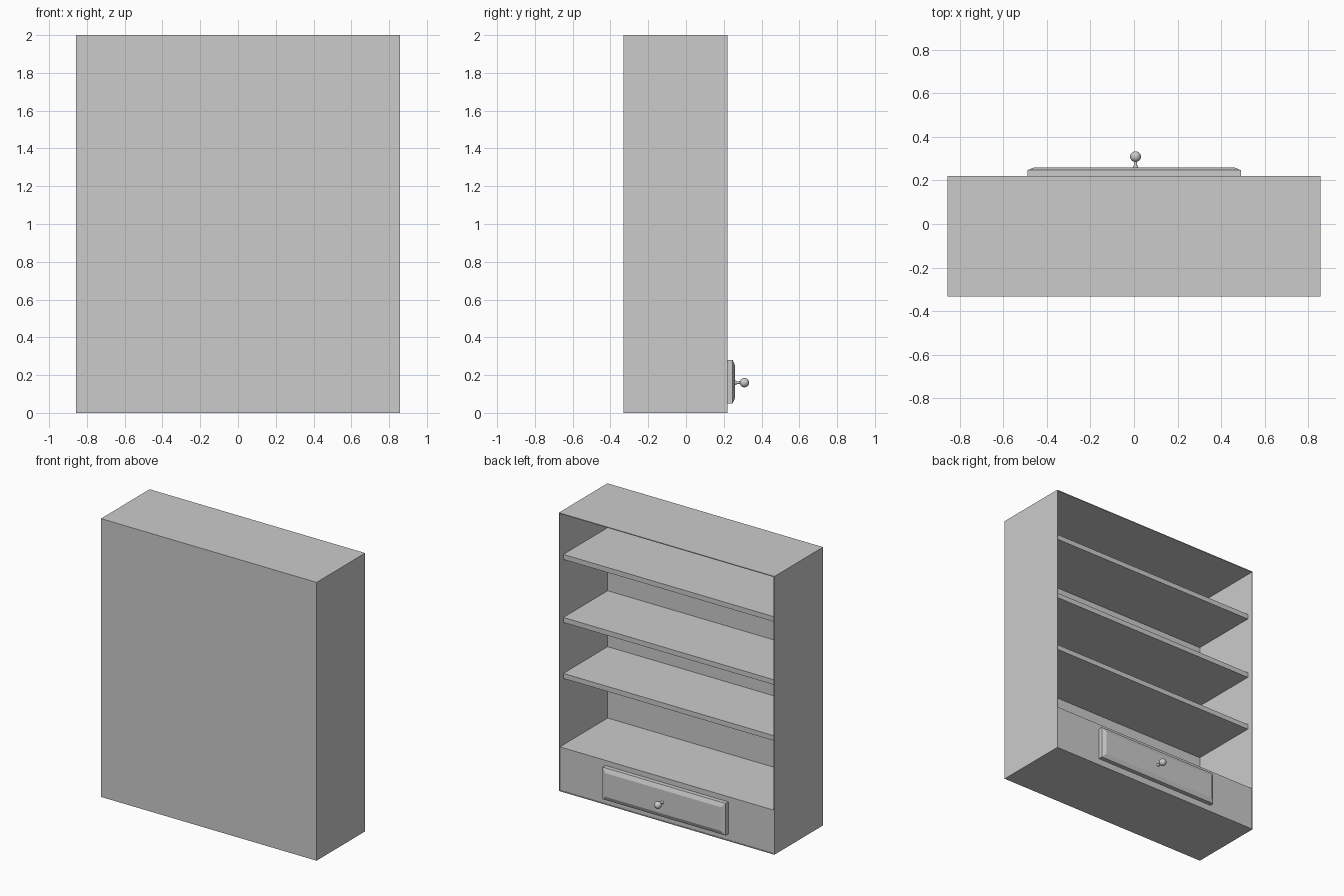
import bpy, bmesh, math
from mathutils import Matrix

if "Cube" in bpy.data.objects:
    bpy.data.objects.remove(bpy.data.objects["Cube"])

W, Y0, Y1, H, T = 0.857, -0.332, 0.22, 2.0, 0.006


def finish(bm, name):
    bmesh.ops.recalc_face_normals(bm, faces=bm.faces[:])
    me = bpy.data.meshes.new(name)
    bm.to_mesh(me)
    bm.free()
    ob = bpy.data.objects.new(name, me)
    bpy.context.collection.objects.link(ob)
    return ob


def box(name, x0, x1, y0, y1, z0, z1, taper=None):
    bm = bmesh.new()
    bmesh.ops.create_cube(bm, size=1)
    for v in bm.verts:
        v.co.x = x1 if v.co.x > 0 else x0
        v.co.y = y1 if v.co.y > 0 else y0
        v.co.z = z1 if v.co.z > 0 else z0
    if taper:
        # raised field: extrude the +y face and shrink it into a slope
        depth, inset = taper
        face = max(bm.faces, key=lambda f: f.calc_center_median().y)
        new = bmesh.ops.extrude_discrete_faces(bm, faces=[face])["faces"][0]
        cx, cz = (x0 + x1) / 2, (z0 + z1) / 2
        for v in new.verts:
            v.co.y += depth
            v.co.x += -inset if v.co.x > cx else inset
            v.co.z += -inset if v.co.z > cz else inset
    return finish(bm, name)


# Carcass: thin panels, open towards +y
box("back_panel", -W, W, Y0, Y0 + T, 0, H)
for side, s in (("left", -1), ("right", 1)):
    a, b = sorted((s * W, s * (W - T)))
    box(side + "_side", a, b, Y0 + T, Y1, 0, H)
for name, z in (("base_panel", 0), ("top_panel", H - T)):
    box(name, -W + T, W - T, Y0 + T, Y1, z, z + T)

# Shelves, set back slightly from the opening
for i, top in enumerate((0.83, 1.232, 1.685)):
    box(f"shelf_{i + 1}", -W + T, W - T, Y0 + T, 0.177, top - 0.036, top)

# Drawer compartment
box("drawer_compartment", -W + T, W - T, Y0 + T, Y1 - 0.004, T, 0.317)

# Drawer front with sloped border
box("drawer_front", -0.488, 0.49, Y1 - 0.004, 0.247, 0.05, 0.28, taper=(0.013, 0.03))

# Knob: stem and ball spun around the y axis
profile = [(0, 0.257), (0.012, 0.257), (0.011, 0.263), (0.007, 0.272), (0.008, 0.287)]
R, CY = 0.025, 0.309
for i in range(2, 11):
    a = math.pi * i / 10
    profile.append((0 if i == 10 else R * math.sin(a), CY - R * math.cos(a)))
bm = bmesh.new()
vs = [bm.verts.new((r, y, 0)) for r, y in profile]
es = [bm.edges.new(p) for p in zip(vs, vs[1:])]
bmesh.ops.spin(bm, geom=vs + es, cent=(0, 0, 0), axis=(0, 1, 0),
               angle=math.tau, steps=20, use_duplicate=False)
bmesh.ops.remove_doubles(bm, verts=bm.verts[:], dist=1e-5)
bmesh.ops.transform(bm, matrix=Matrix.Translation((0.007, 0, 0.16)), verts=bm.verts[:])
knob = finish(bm, "drawer_knob")
bpy.context.view_layer.objects.active = knob
knob.select_set(True)
bpy.ops.object.shade_smooth_by_angle(angle=math.radians(40))
